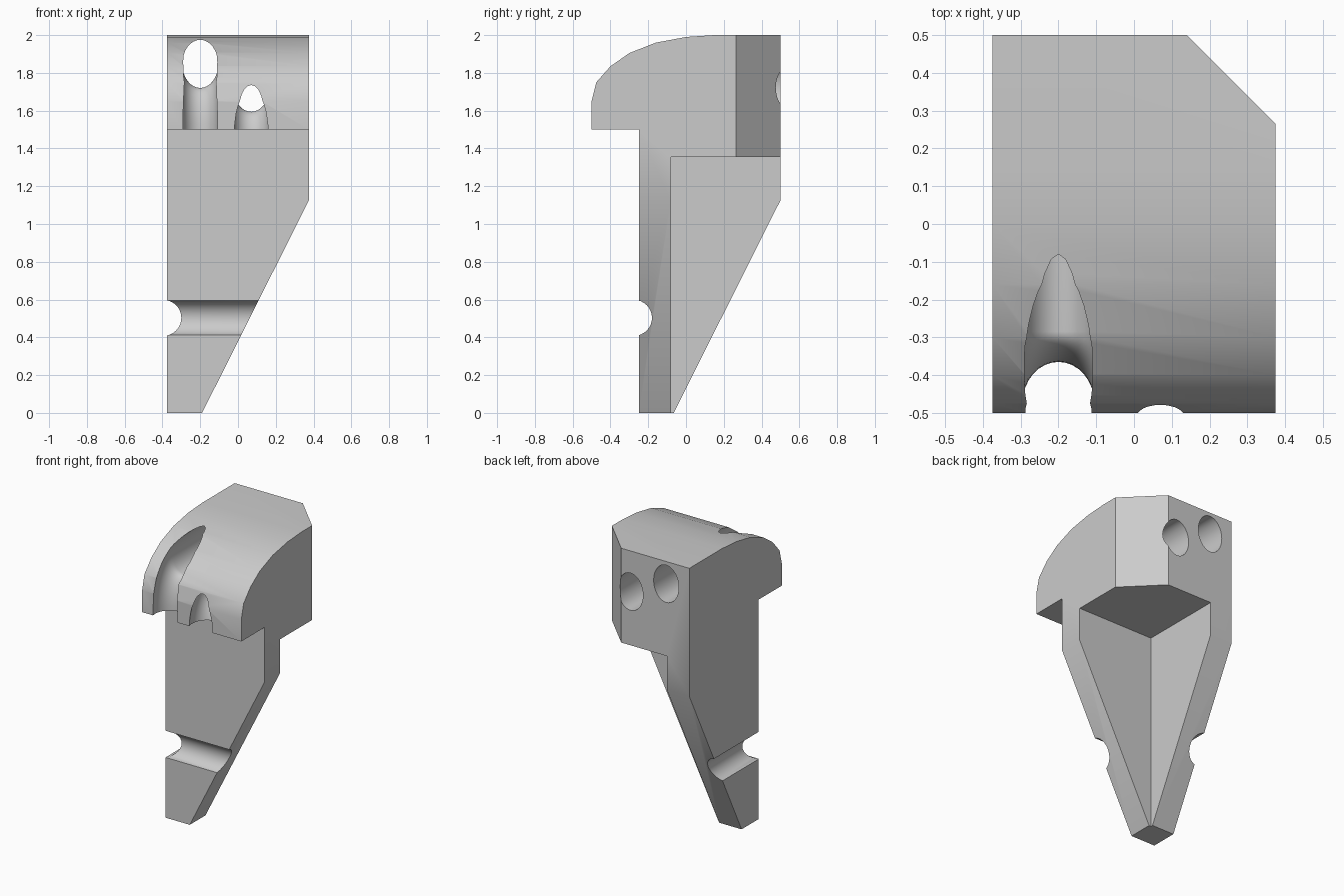
import bpy
from math import sin, cos, pi, radians

if "Cube" in bpy.data.objects:
    bpy.data.objects.remove(bpy.data.objects["Cube"], do_unlink=True)

grey = bpy.data.materials.new("plain_grey")
grey.use_nodes = True
colour = (0.6, 0.6, 0.6, 1)
grey.diffuse_color = colour
grey.node_tree.nodes["Principled BSDF"].inputs["Base Color"].default_value = colour


def loft(name, rings):
    """Closed solid through equal rings of points, capped at both ends."""
    n = len(rings[0])
    faces = [tuple(range(n)), tuple(range(n * (len(rings) - 1), n * len(rings)))]
    for r in range(len(rings) - 1):
        for i in range(n):
            j = (i + 1) % n
            faces.append((r * n + i, r * n + j, r * n + n + j, r * n + n + i))
    mesh = bpy.data.meshes.new(name)
    mesh.from_pydata([p for ring in rings for p in ring], [], faces)
    mesh.materials.append(grey)
    obj = bpy.data.objects.new(name, mesh)
    bpy.context.collection.objects.link(obj)
    bpy.context.view_layer.objects.active = obj
    bpy.ops.object.select_all(action='DESELECT')
    obj.select_set(True)
    bpy.ops.object.mode_set(mode='EDIT')
    bpy.ops.mesh.select_all(action='SELECT')
    bpy.ops.mesh.normals_make_consistent(inside=False)
    bpy.ops.object.mode_set(mode='OBJECT')
    return obj


def prism(name, points, axis, low, high):
    """Extrude a flat outline along the x, y or z axis."""
    def place(p, d):
        q = list(p)
        q.insert("xyz".index(axis), d)
        return tuple(q)
    return loft(name, [[place(p, d) for p in points] for d in (low, high)])


def circle(u, v, r, n=32):
    return [(u + r * cos(2 * pi * i / n), v + r * sin(2 * pi * i / n)) for i in range(n)]


def channel(name, x, drop, n=32):
    """Oval bore running in from the back and bending down at the front."""
    yc, zc = -0.285, 1.5 - drop
    spans = [((0.6, zc + 0.22), (0.6, zc + 0.475))]
    for k in range(13):
        t = k / 12 * pi / 2
        spans.append(((yc - 0.08 * sin(t), zc + 0.22 * cos(t)),
                      (yc - 0.30 * sin(t), zc + 0.475 * cos(t))))
    spans.append(((yc - 0.08, 1.3), (yc - 0.30, 1.3)))
    rings = []
    for (yi, zi), (yo, zo) in spans:
        ring = []
        for i in range(n):
            a = 2 * pi * i / n
            f = (1 + cos(a)) / 2
            ring.append((x + 0.095 * sin(a), yi + (yo - yi) * f, zi + (zo - zi) * f))
        rings.append(ring)
    return loft(name, rings)


# Body: side profile with rounded overhanging head and tapering leg
body = prism("bracket_body", [
    (-0.25, 0), (-0.065, 0), (0.5, 1.125), (0.5, 2), (0.15, 2), (0, 1.99),
    (-0.16, 1.96), (-0.3, 1.905), (-0.4, 1.835), (-0.475, 1.75),
    (-0.5, 1.65), (-0.5, 1.5), (-0.25, 1.5)], "x", -0.375, 0.375)

cutters = [
    # Slanted side of the leg
    prism("side_taper_cutter", [(-0.441, -0.5), (0.375, 1.125), (0.6, 1.125), (0.6, -0.5)],
          "y", -1, 1),
    # Inner corner hollow behind the leg
    prism("hollow_cutter", [(-0.205, -0.08), (1, -0.08), (1, 1), (-0.205, 1)],
          "z", -0.5, 1.355),
    # Back corner chamfer
    prism("chamfer_cutter", [(0.04, 0.6), (0.475, 0.165), (0.6, 0.6)], "z", 1, 3),
    # Tie grooves on the front and outer side of the leg
    prism("front_groove_cutter", circle(-0.275, 0.503, 0.095), "x", -1, 1),
    prism("side_groove_cutter", circle(-0.395, 0.503, 0.095), "y", -1, 1),
    # Bent channels through the head
    channel("high_channel_cutter", -0.2, 0),
    channel("low_channel_cutter", 0.07, 0.126),
]

bpy.context.view_layer.objects.active = body
bpy.ops.object.select_all(action='DESELECT')
body.select_set(True)
for cutter in cutters:
    cutter.hide_render = True
    mod = body.modifiers.new("cut", 'BOOLEAN')
    mod.operation = 'DIFFERENCE'
    mod.solver = 'EXACT'
    mod.object = cutter
    bpy.ops.object.modifier_apply(modifier=mod.name)
    bpy.data.objects.remove(cutter, do_unlink=True)

bpy.ops.object.shade_smooth_by_angle(angle=radians(30))
